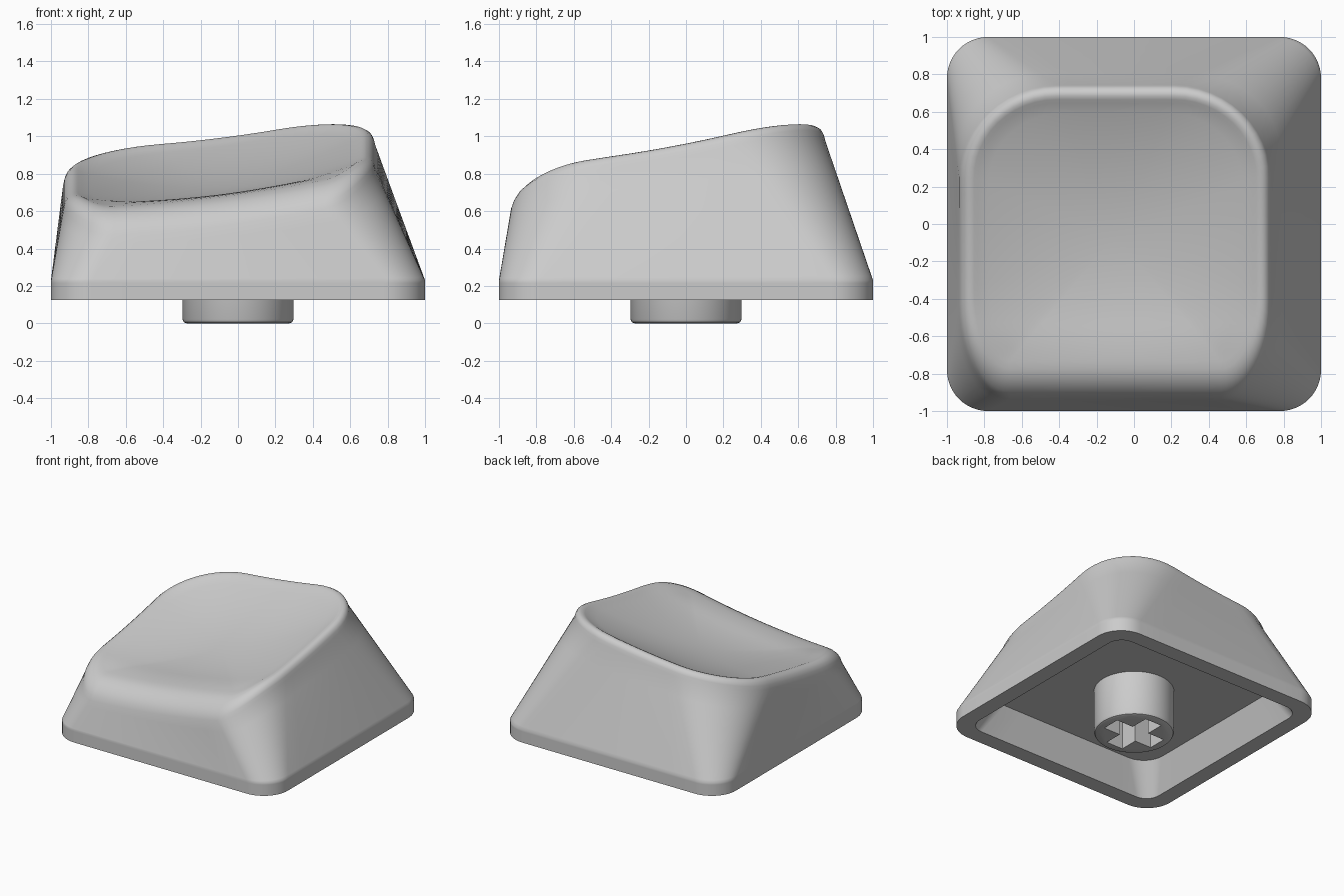
import bpy, bmesh, math
from mathutils import Vector

cube = bpy.data.objects.get("Cube")
if cube:
    bpy.data.objects.remove(cube)

grey = bpy.data.materials.new("light_grey_plastic")
grey.use_nodes = True
grey.diffuse_color = (0.6, 0.6, 0.6, 1)
grey.node_tree.nodes["Principled BSDF"].inputs["Base Color"].default_value = (0.6, 0.6, 0.6, 1)

CORNER, EDGE = 12, 8      # segments per rounded corner and per straight side
MIDDLE = Vector((-0.1, -0.06))      # lowest point of the dish


def outline(x0, x1, y0, y1, back, front):
    """Rounded rectangle as (x, y) points; back and front are corner radii (rx, ry)."""
    corners = [(x1, y1, back, 1, 1), (x0, y1, back, -1, 1),
               (x0, y0, front, -1, -1), (x1, y0, front, 1, -1)]
    arcs = []
    for i, (cx, cy, (rx, ry), sx, sy) in enumerate(corners):
        arc = []
        for k in range(CORNER + 1):
            a = math.pi / 2 * (i + k / CORNER)
            arc.append(Vector((cx - sx * rx + rx * math.cos(a),
                               cy - sy * ry + ry * math.sin(a))))
        arcs.append(arc)
    points = []
    for i, arc in enumerate(arcs):
        points += arc
        start, end = arc[-1], arcs[(i + 1) % 4][0]
        points += [start.lerp(end, k / EDGE) for k in range(1, EDGE)]
    return points


def square(half, r):
    return outline(-half, half, -half, half, (r, r), (r, r))


def rim_outline(inset):
    """Outline of the leaning top, with a softer, wider front lip."""
    return outline(-0.935 + inset, 0.735 - inset, -0.935 + 2 * inset, 0.745 - inset,
                   (0.52 - inset, 0.5 - inset), (0.27 - inset, 0.5 - inset))


def rim_height(p):
    """Leaning plane, raised at the corners and falling away at the front lip."""
    bow = 0.07 * ((p - MIDDLE).length_squared - 0.7)
    fall = 0.65 * max(0, -0.55 - p.y) ** 2
    return 0.883 + 0.125 * p.x + 0.19 * p.y + bow - fall


def level(points, z):
    return [p.to_3d() + Vector((0, 0, z)) for p in points]


def on_rim(points, drop):
    return [Vector((p.x, p.y, rim_height(p) - drop)) for p in points]


def finish(name, bm):
    bmesh.ops.recalc_face_normals(bm, faces=bm.faces)
    mesh = bpy.data.meshes.new(name)
    bm.to_mesh(mesh)
    bm.free()
    mesh.materials.append(grey)
    obj = bpy.data.objects.new(name, mesh)
    bpy.context.collection.objects.link(obj)
    return obj


def smooth(obj, degrees):
    bpy.ops.object.select_all(action='DESELECT')
    obj.select_set(True)
    bpy.context.view_layer.objects.active = obj
    bpy.ops.object.shade_smooth_by_angle(angle=math.radians(degrees))


# Cap shell: hollow underside, skirt, sloping walls, rounded rim and dish
rings = [level(square(0.78, 0.18), 0.365), level(square(0.87, 0.12), 0.125),
         level(square(1, 0.22), 0.125), level(square(1, 0.22), 0.215),
         level(square(1, 0.22), 0.23)]
skirt, wall_top = rings[-1], on_rim(rim_outline(0), 0.08)
for t in (0.03, 0.2, 0.4, 0.6, 0.8, 1):
    rings.append([a.lerp(b, t) for a, b in zip(skirt, wall_top)])
for inset, drop in [(0.007, 0.05), (0.02, 0.023), (0.04, 0.006), (0.06, 0), (0.08, 0.003)]:
    rings.append(on_rim(rim_outline(inset), drop))

# Dish rings turn from the rim's shape into circles towards the middle
edge = rim_outline(0.1)
DEPTH = 0.07
for k in range(14):
    s = 1 - k / 14
    ring = []
    for p in edge:
        arm = p - MIDDLE
        ring.append(MIDDLE + s * arm.lerp(arm.normalized() * 0.75, 1 - s))
    rings.append(on_rim(ring, 0.011 + DEPTH * (1 - s * s)))

bm = bmesh.new()
loops = [[bm.verts.new(p) for p in ring] for ring in rings]
count = len(loops[0])
for low, high in zip(loops, loops[1:]):
    for i in range(count):
        j = (i + 1) % count
        bm.faces.new((low[i], low[j], high[j], high[i]))
bm.faces.new(loops[0])
centre = bm.verts.new((MIDDLE.x, MIDDLE.y, rim_height(MIDDLE) - 0.011 - DEPTH))
for i in range(count):
    bm.faces.new((loops[-1][i], loops[-1][(i + 1) % count], centre))
smooth(finish("keycap_shell", bm), 40)

# Round stem with a softened lower edge
bm = bmesh.new()
profile = [(0.275, 0), (0.29, 0.006), (0.298, 0.022), (0.298, 0.37)]
loops = []
for r, z in profile:
    ring = bmesh.ops.create_circle(bm, segments=48, radius=r)["verts"]
    for v in ring:
        v.co.z = z
    loops.append(ring)
for low, high in zip(loops, loops[1:]):
    for i in range(48):
        j = (i + 1) % 48
        bm.faces.new((low[i], low[j], high[j], high[i]))
bm.faces.new(loops[0])
bm.faces.new(loops[-1])
stem = finish("stem", bm)

# Cross-shaped socket cut into the stem
bm = bmesh.new()
a, b = 0.075, 0.225
quarter = [Vector((b, -a)), Vector((b, a)), Vector((a, a))]
cross = []
for turn in range(4):
    for p in quarter:
        q = p.copy()
        for _ in range(turn):
            q = Vector((-q.y, q.x))
        cross.append(q)
base = bm.faces.new([bm.verts.new((p.x, p.y, -0.1)) for p in cross])
top = bmesh.ops.extrude_face_region(bm, geom=[base])["geom"]
bmesh.ops.translate(bm, vec=(0, 0, 0.45),
                    verts=[v for v in top if isinstance(v, bmesh.types.BMVert)])
cutter = finish("socket_cutter", bm)
cutter.hide_render = True
cut = stem.modifiers.new("socket", 'BOOLEAN')
cut.operation = 'DIFFERENCE'
cut.solver = 'EXACT'
cut.object = cutter
bpy.context.view_layer.objects.active = stem
bpy.ops.object.modifier_apply(modifier=cut.name)
bpy.data.objects.remove(cutter)
smooth(stem, 40)
